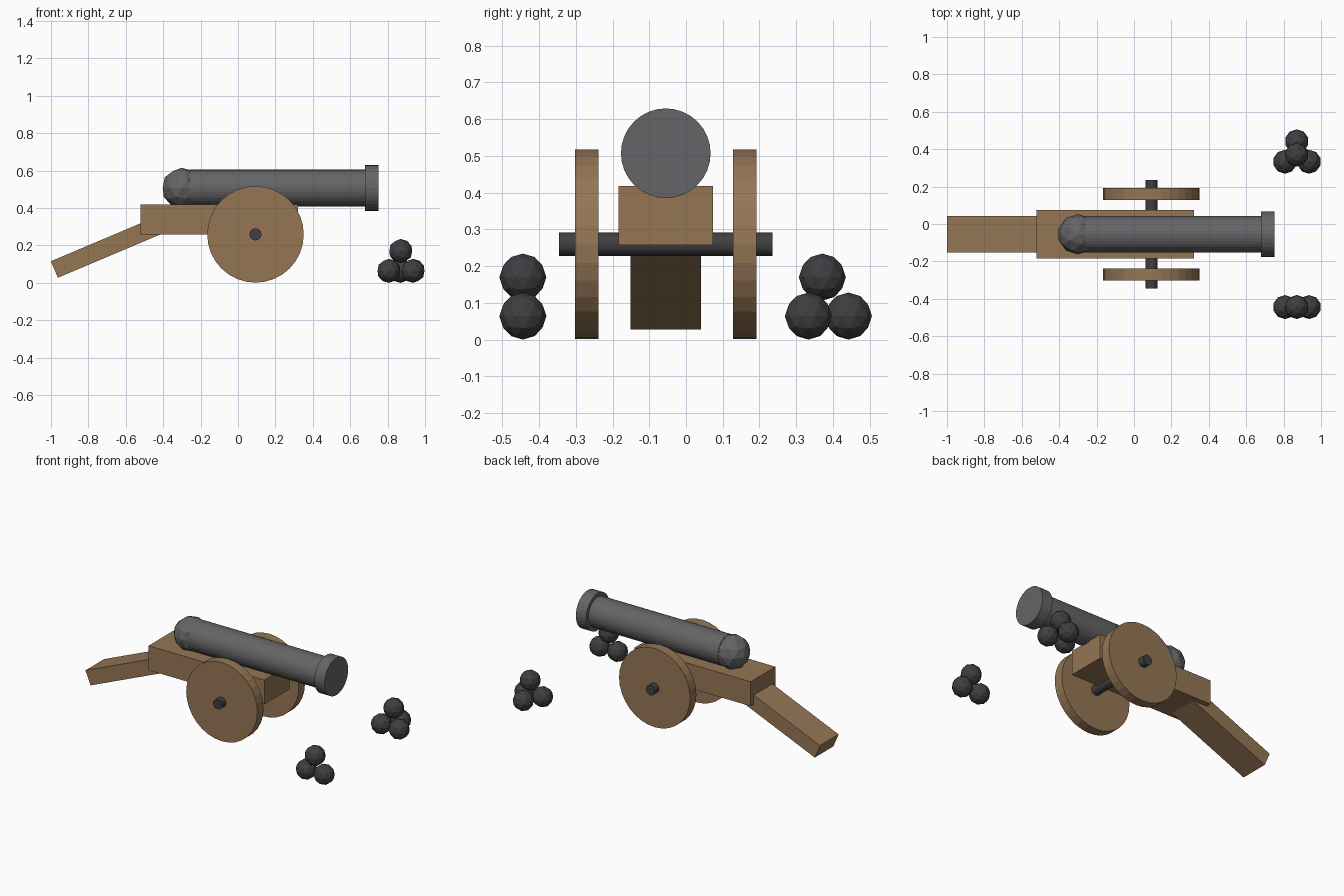
import bpy
from math import pi, sin, cos

if "Cube" in bpy.data.objects:
    bpy.data.objects.remove(bpy.data.objects["Cube"])


def material(name, rgb):
    m = bpy.data.materials.new(name)
    m.diffuse_color = (*rgb, 1)
    m.use_nodes = True
    m.node_tree.nodes["Principled BSDF"].inputs["Base Color"].default_value = m.diffuse_color
    return m


WOOD = material("wood", (0.30, 0.18, 0.09))
IRON = material("iron", (0.13, 0.13, 0.135))
DARK = material("dark_iron", (0.05, 0.05, 0.054))
Y = -0.055          # centre line of the gun
AXLE = (0.0935, 0.259)  # x, z of the axle


def finish(name, mat):
    ob = bpy.context.object
    ob.name = name
    ob.data.materials.append(mat)
    return ob


def box(name, centre, size, mat, tilt=0):
    bpy.ops.mesh.primitive_cube_add(size=1, location=centre, rotation=(0, tilt, 0))
    bpy.context.object.scale = size
    return finish(name, mat)


def cylinder(name, centre, radius, length, rotation, mat):
    bpy.ops.mesh.primitive_cylinder_add(vertices=32, radius=radius, depth=length,
                                        location=centre, rotation=rotation)
    return finish(name, mat)


def ball(name, centre, radius, mat):
    bpy.ops.mesh.primitive_ico_sphere_add(subdivisions=2, radius=radius, location=centre)
    return finish(name, mat)


# Barrel, muzzle ring and breech knob
along_x, along_y = (0, pi / 2, 0), (pi / 2, 0, 0)
cylinder("barrel", (0.22, Y, 0.507), 0.098, 0.96, along_x, IRON)
cylinder("muzzle_ring", (0.715, Y, 0.507), 0.122, 0.074, along_x, IRON)
ball("breech", (-0.30, Y, 0.507), 0.108, IRON)

# Carriage bed and sloping trail
box("carriage_bed", (-0.10, Y, 0.338), (0.84, 0.258, 0.16), WOOD)
a, length, thick = 0.4, 0.66, 0.096
box("trail", (-0.963 + cos(a) * length / 2 - sin(a) * thick / 2, Y,
              0.027 + sin(a) * length / 2 + cos(a) * thick / 2),
    (length, 0.193, thick), WOOD, -a)

# Axle and wheels
cylinder("axle", (AXLE[0], Y, AXLE[1]), 0.032, 0.582, along_y, DARK)
for side, label in ((-1, "right"), (1, "left")):
    cylinder("wheel_" + label, (AXLE[0], Y + side * 0.2145, AXLE[1]),
             0.258, 0.064, along_y, WOOD)

# Two piles of cannonballs: a flat stack of three and a pyramid of four
piles = {
    "front": [(0.807, -0.444, 0.064), (0.936, -0.444, 0.064), (0.870, -0.444, 0.170)],
    "back": [(0.807, 0.333, 0.064), (0.936, 0.333, 0.064),
             (0.870, 0.442, 0.064), (0.870, 0.371, 0.170)],
}
for pile, spots in piles.items():
    for i, spot in enumerate(spots):
        ball(f"cannonball_{pile}_{i + 1}", spot, 0.064, DARK)
